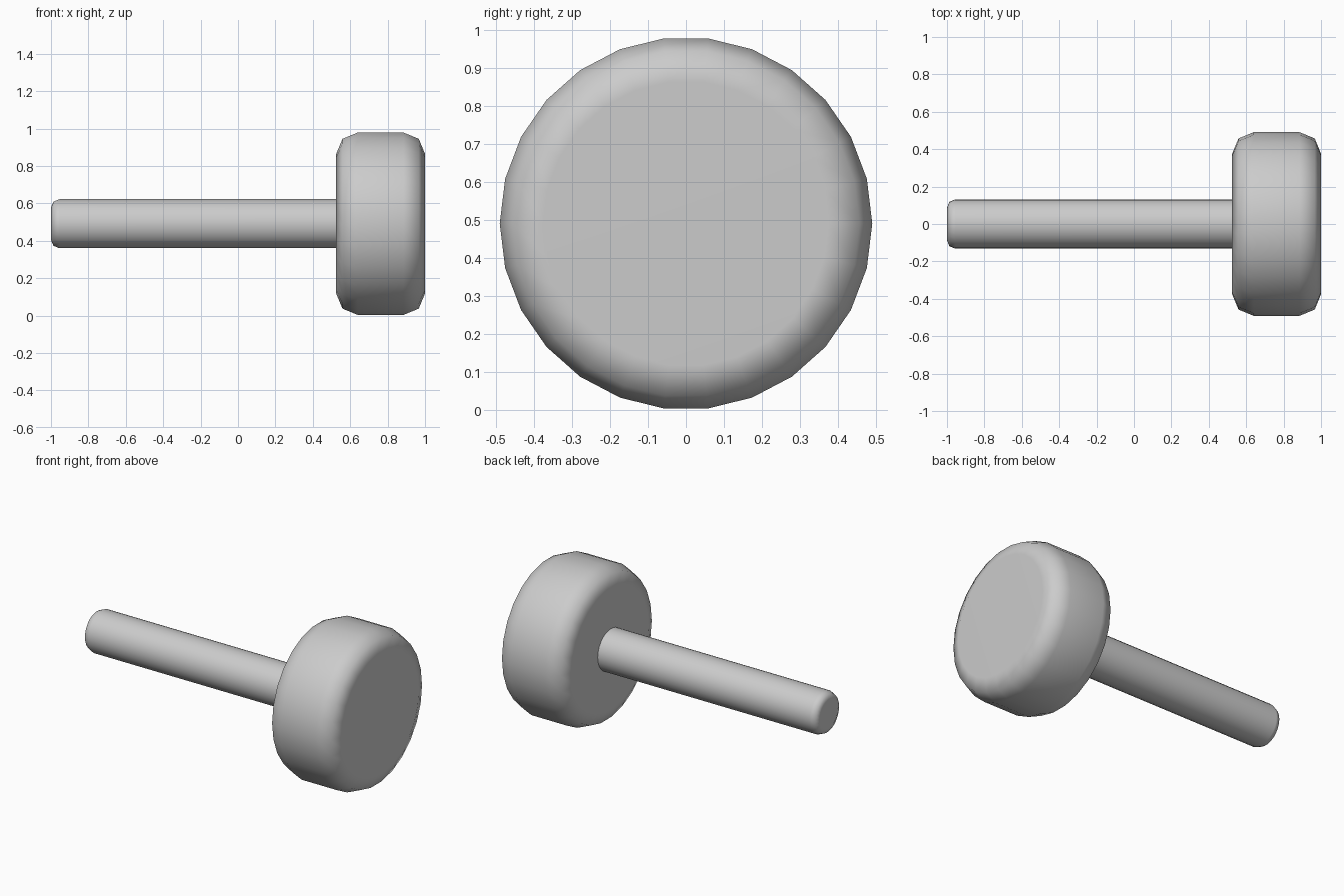
import bpy, bmesh
from math import sin, cos, pi, radians

if "Cube" in bpy.data.objects:
    bpy.data.objects.remove(bpy.data.objects["Cube"])

AXIS_Z = 0.491


def lathe_x(name, profile, sides):
    """Closed solid of revolution around the x axis, from (x, radius) points."""
    bm = bmesh.new()
    rings = []
    for x, r in profile:
        rings.append([bm.verts.new((x, r * cos(2 * pi * i / sides),
                                    AXIS_Z + r * sin(2 * pi * i / sides)))
                      for i in range(sides)])
    for a, b in zip(rings, rings[1:]):
        for i in range(sides):
            j = (i + 1) % sides
            bm.faces.new((a[i], a[j], b[j], b[i]))
    bm.faces.new(rings[0])
    bm.faces.new(rings[-1])
    bmesh.ops.recalc_face_normals(bm, faces=bm.faces)
    mesh = bpy.data.meshes.new(name)
    bm.to_mesh(mesh)
    bm.free()
    obj = bpy.data.objects.new(name, mesh)
    bpy.context.collection.objects.link(obj)

    # Smooth rounded edges with flat looking end caps
    bpy.ops.object.select_all(action='DESELECT')
    obj.select_set(True)
    bpy.context.view_layer.objects.active = obj
    bpy.ops.object.shade_smooth_by_angle(angle=radians(60))
    weighted = obj.modifiers.new("flat_caps", 'WEIGHTED_NORMAL')
    weighted.keep_sharp = True
    return obj


def rounded_end(x, r, bevel, direction):
    """Two-segment bevel, listed from the cap towards the side."""
    k = bevel * (1 - sin(pi / 4))
    return [(x, r - bevel), (x + direction * k, r - k), (x + direction * bevel, r)]


# Thick disc head with rounded rims
lathe_x("head",
        rounded_end(0.525, 0.491, 0.115, 1) + rounded_end(1.0, 0.491, 0.115, -1)[::-1],
        26)

# Straight round handle, rounded at the free end and seated in the head
lathe_x("handle", rounded_end(-1.0, 0.132, 0.045, 1) + [(0.54, 0.132)], 26)
